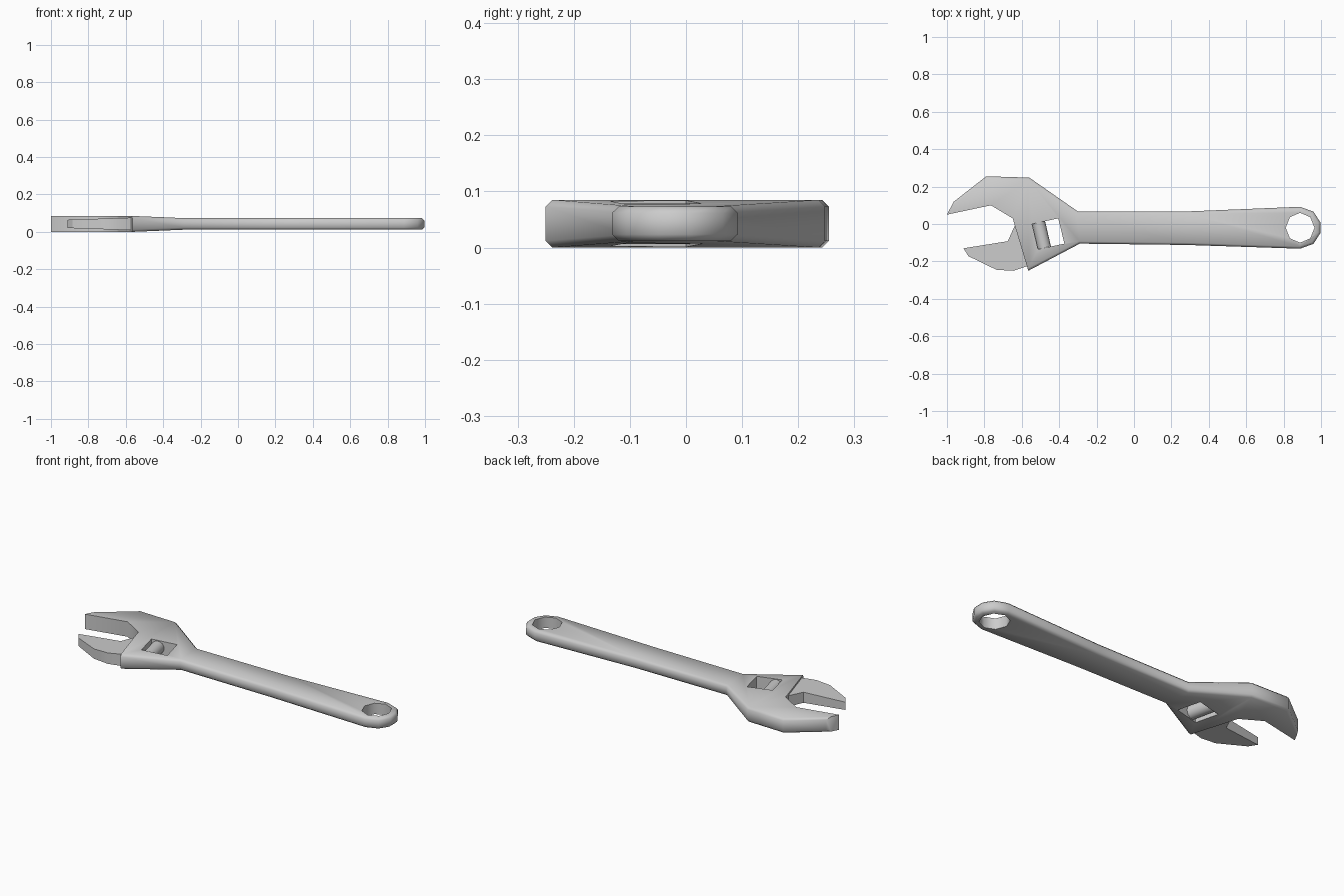
import bpy, bmesh, math
from mathutils import Matrix

if "Cube" in bpy.data.objects:
    bpy.data.objects.remove(bpy.data.objects["Cube"])

ZC = 0.0425  # mid-plane height


def finish(name, bm, smooth=math.radians(50)):
    bmesh.ops.recalc_face_normals(bm, faces=bm.faces)
    me = bpy.data.meshes.new(name)
    bm.to_mesh(me)
    bm.free()
    ob = bpy.data.objects.new(name, me)
    bpy.context.collection.objects.link(ob)
    soften(me, smooth)
    return ob


def soften(me, angle):
    for p in me.polygons:
        p.use_smooth = True
    me.set_sharp_from_angle(angle=angle)


def plate(outline, panels, half, rounded=(), width=0.012):
    """Symmetric slab: panels index the outline, half(x) is half thickness."""
    bm = bmesh.new()
    n = len(outline)
    top = [bm.verts.new((x, y, ZC + half(x))) for x, y in outline]
    bot = [bm.verts.new((x, y, ZC - half(x))) for x, y in outline]
    for p in panels:
        bm.faces.new([top[i] for i in p])
        bm.faces.new([bot[i] for i in reversed(p)])
    for i in range(n):
        j = (i + 1) % n
        bm.faces.new((top[j], top[i], bot[i], bot[j]))
    bmesh.ops.recalc_face_normals(bm, faces=bm.faces)
    edges = [bm.edges.get((r[i], r[(i + 1) % n])) for i in rounded for r in (top, bot)]
    if edges:
        bmesh.ops.bevel(bm, geom=edges, offset=width, segments=1,
                        profile=0.5, affect='EDGES')
    return bm


def cut(ob, cutter):
    cutter.hide_render = True
    m = ob.modifiers.new("cut", 'BOOLEAN')
    m.operation, m.solver, m.object = 'DIFFERENCE', 'EXACT', cutter
    bpy.context.view_layer.objects.active = ob
    bpy.ops.object.modifier_apply(modifier=m.name)
    bpy.data.objects.remove(cutter)


# Body: fixed jaw, neck, handle and octagonal eye in one outline
EYE = (0.888, -0.02)
eye_arc = [(EYE[0] + 0.112 * math.sin(a), EYE[1] + 0.112 * math.cos(a))
           for a in (math.radians(d) for d in (0, 40, 75, 105, 140, 180))]
outline = [(-0.637, -0.01), (-0.648, 0.03), (-0.765, 0.1), (-1.0, 0.05),
           (-0.965, 0.118), (-0.79, 0.255), (-0.56, 0.248), (-0.30, 0.067),
           (0.28, 0.067)] + eye_arc + [
           (0.28, -0.112), (-0.29, -0.105), (-0.565, -0.25)]
panels = [[0, 1, 2, 3, 4, 5, 6, 17], [6, 7, 16, 17], [7, 8, 15, 16],
          list(range(8, 16))]


def body_half(x):
    t = min(max((x + 0.56) / 0.26, 0), 1)
    return 0.0425 - 0.0115 * t


body = finish("wrench_body", plate(outline, panels, body_half, range(4, 17)))

# Window for the adjusting screw and hanging hole
window = finish("window_cutter", plate(
    [(-0.545, 0.0), (-0.405, 0.03), (-0.372, -0.105), (-0.513, -0.135)],
    [[0, 1, 2, 3]], lambda x: 0.1))
cut(body, window)
ring = [(EYE[0] + 0.077 * math.cos(k * math.pi / 4),
         EYE[1] + 0.08 * math.sin(k * math.pi / 4)) for k in range(8)]
cut(body, finish("hole_cutter", plate(ring, [list(range(8))], lambda x: 0.1)))
soften(body.data, math.radians(50))

# Sliding jaw, thinner toward its tip
jaw = [(-0.912, -0.13), (-0.675, -0.092), (-0.638, -0.01), (-0.60, -0.05),
       (-0.56, -0.222), (-0.645, -0.25), (-0.735, -0.245), (-0.885, -0.172)]
finish("sliding_jaw", plate(jaw, [list(range(8))],
                            lambda x: 0.022 + 0.0115 * (x + 0.912) / 0.34),
       math.radians(25))

# Adjusting screw lying across the window
bm = bmesh.new()
bmesh.ops.create_cone(bm, cap_ends=True, segments=16, radius1=0.036,
                      radius2=0.036, depth=0.138)
screw = finish("adjusting_screw", bm)
screw.matrix_world = (Matrix.Translation((-0.495, -0.06, ZC))
                      @ Matrix.Rotation(math.radians(13), 4, 'Z')
                      @ Matrix.Rotation(math.pi / 2, 4, 'X'))
